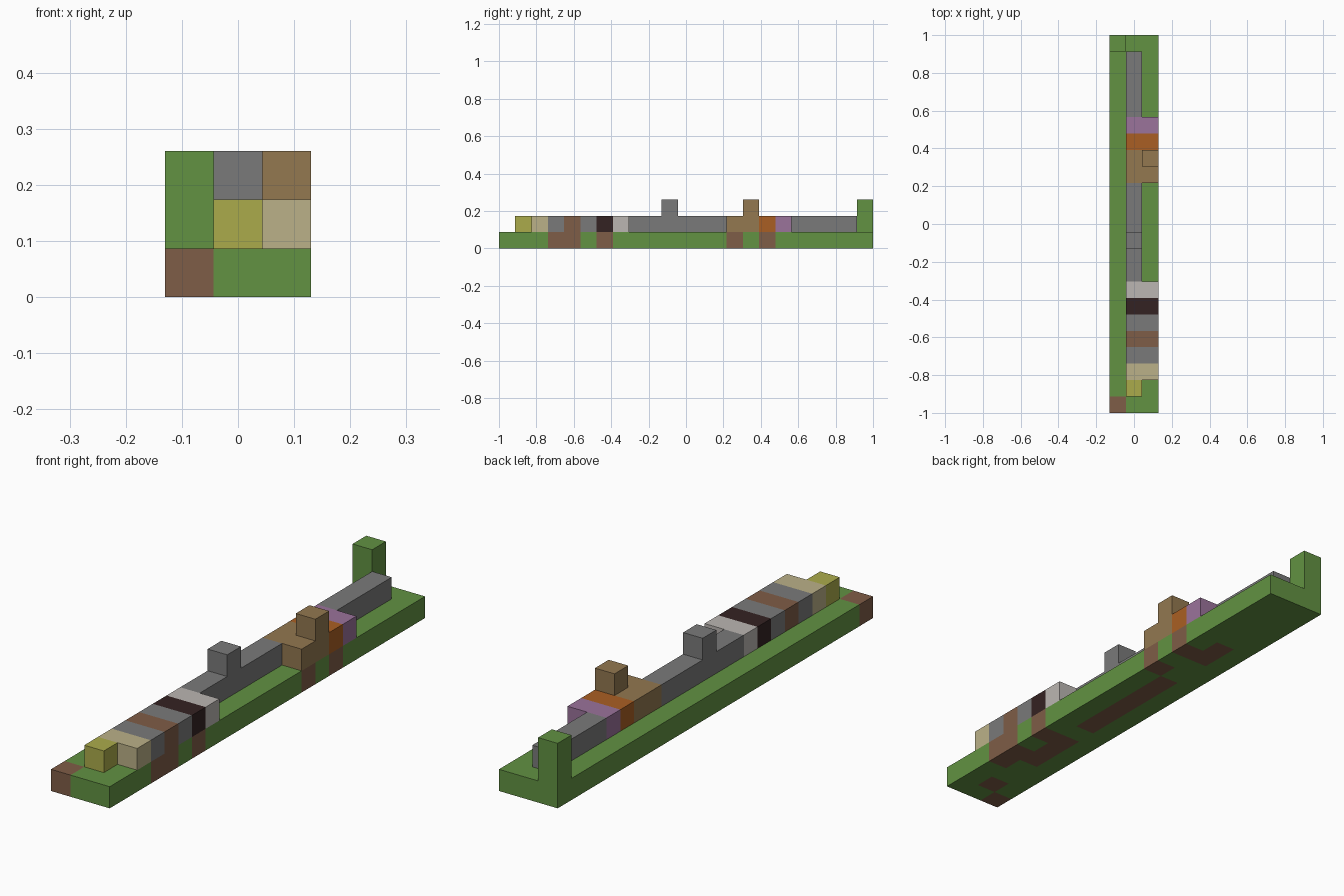
import bpy
import bmesh
from math import floor
from mathutils import Vector

LENGTH = 23            # cells along y
U = 2 / LENGTH         # size of one cell

old = bpy.data.objects.get("Cube")
if old:
    bpy.data.objects.remove(old)


def linear(c):
    c /= 255
    return c / 12.92 if c <= 0.04045 else ((c + 0.055) / 1.055) ** 2.4


def material(name, r, g, b):
    mat = bpy.data.materials.new(name)
    mat.use_nodes = True
    colour = (linear(r), linear(g), linear(b), 1)
    mat.diffuse_color = colour
    mat.node_tree.nodes["Principled BSDF"].inputs["Base Color"].default_value = colour
    return mat


green = material("leaf green", 98, 146, 66)
brown = material("earth brown", 127, 93, 71)
grey = material("stone grey", 122, 122, 122)
tan = material("timber tan", 147, 120, 80)
yellow = material("mustard yellow", 171, 171, 75)
cream = material("sand cream", 187, 177, 136)
purple = material("lilac purple", 155, 115, 155)
orange = material("burnt orange", 170, 95, 35)
black = material("dark umber", 52, 34, 34)
white = material("pale grey", 187, 182, 178)


def block(name, x, y, z, *mats):
    """Box spanning cell ranges (start, end) on each axis."""
    bm = bmesh.new()
    bmesh.ops.create_cube(bm, size=1)
    for v in bm.verts:
        cell = [r[0] if c < 0 else r[1] for c, r in zip(v.co, (x, y, z))]
        v.co = Vector((cell[0] - 1.5, cell[1] - LENGTH / 2, cell[2])) * U
    mesh = bpy.data.meshes.new(name)
    bm.to_mesh(mesh)
    bm.free()
    for mat in mats:
        mesh.materials.append(mat)
    obj = bpy.data.objects.new(name, mesh)
    bpy.context.collection.objects.link(obj)
    return obj


# Base slab, cut into cells with earth patches on a green ground
base = block("base", (0, 3), (0, LENGTH), (0, 1), green, brown)
earth = {0: {0}, 1: {1, 4, 5, 6, 8, 9, 10, 11, 12, 13, 16, 17}, 2: {3, 4, 6, 14, 16}}
bm = bmesh.new()
bm.from_mesh(base.data)
cuts = [((i - 1.5, 0, 0), (1, 0, 0)) for i in range(1, 3)]
cuts += [((0, i - LENGTH / 2, 0), (0, 1, 0)) for i in range(1, LENGTH)]
for co, no in cuts:
    bmesh.ops.bisect_plane(bm, geom=bm.verts[:] + bm.edges[:] + bm.faces[:],
                           plane_co=Vector(co) * U, plane_no=no)
bm.normal_update()
for f in bm.faces:
    p = f.calc_center_median() / U - f.normal * 0.1
    f.material_index = int(floor(p.y + LENGTH / 2) in earth[floor(p.x + 1.5)])
bm.to_mesh(base.data)
bm.free()

# Narrow parts on the centre line
MID, ROW = (1, 2), (1, 2)
block("front_block", MID, (1, 2), ROW, yellow)
block("middle_beam", MID, (8, 14), ROW, grey)
block("beam_post", MID, (10, 11), (2, 3), grey)
block("rear_beam", MID, (18, 22), ROW, grey)

# Wide bands, from front to back
WIDE = (1, 3)
for i, mat in enumerate((cream, grey, brown, grey, black, white), start=2):
    block(f"front_band_{i - 1}", WIDE, (i, i + 1), ROW, mat)
block("timber_band", WIDE, (14, 16), ROW, tan)
block("timber_post", (2, 3), (15, 16), (2, 3), tan)
block("orange_band", WIDE, (16, 17), ROW, orange)
block("purple_band", WIDE, (17, 18), ROW, purple)

# Tall post on the rear corner
block("corner_post", (0, 1), (22, 23), (1, 3), green)
